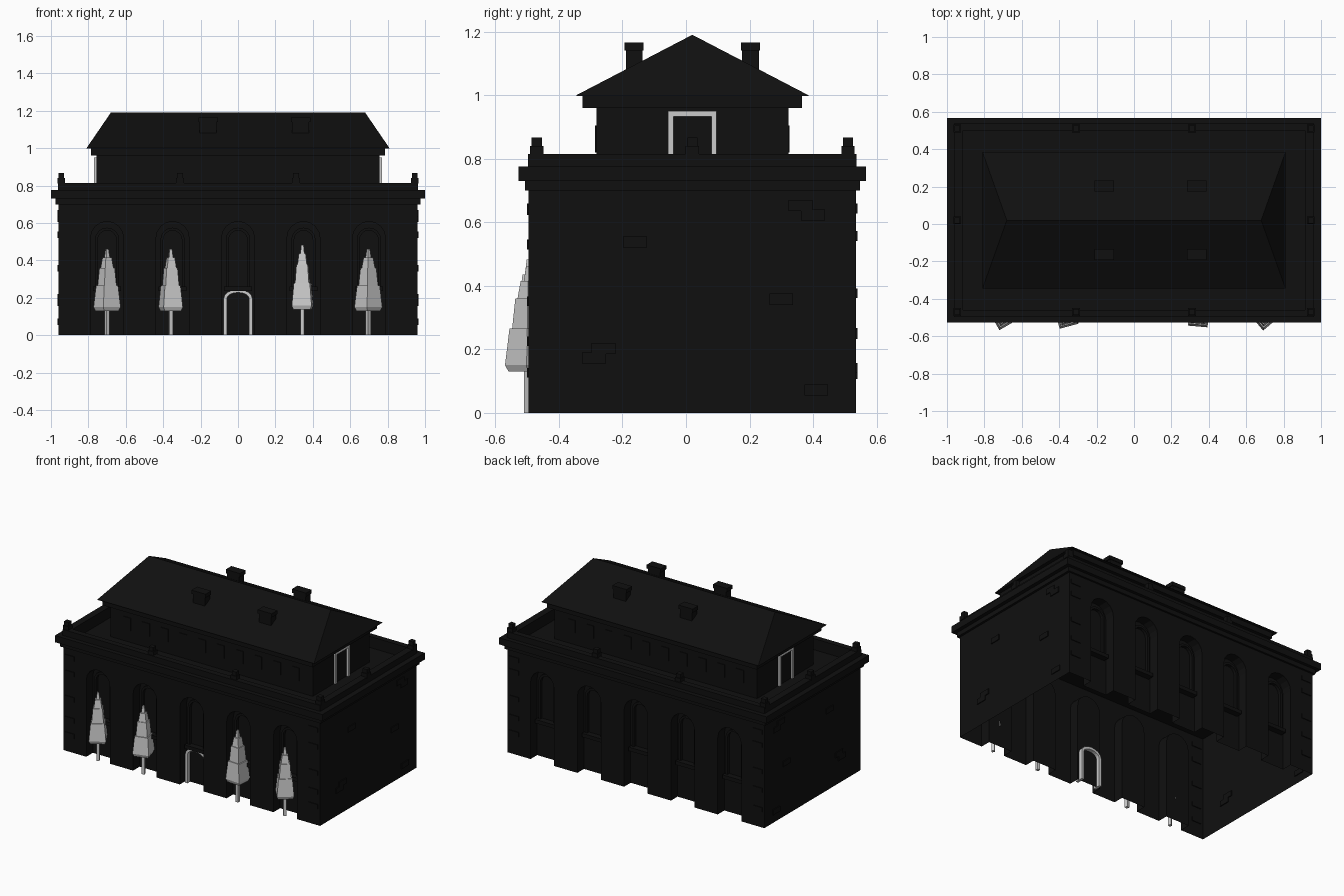
import bpy, bmesh, math, random
from mathutils import Matrix, Vector

cube = bpy.data.objects.get("Cube")
if cube:
    bpy.data.objects.remove(cube)
CY = 0.02            # centre line of the building in y
HX, HY = 0.96, 0.515  # half size of the main block
BAYS = [-0.7, -0.35, 0, 0.35, 0.7]


def material(name, rgb):
    m = bpy.data.materials.new(name)
    m.use_nodes = True
    m.diffuse_color = (*rgb, 1)
    m.node_tree.nodes["Principled BSDF"].inputs["Base Color"].default_value = (*rgb, 1)
    return m


BLACK = material("black stone", (0.005, 0.005, 0.005))
GREY = material("light grey", (0.6, 0.6, 0.6))


def finish(name, bm, mat):
    bmesh.ops.recalc_face_normals(bm, faces=bm.faces)
    mesh = bpy.data.meshes.new(name)
    bm.to_mesh(mesh)
    bm.free()
    mesh.materials.append(mat)
    ob = bpy.data.objects.new(name, mesh)
    bpy.context.collection.objects.link(ob)
    return ob


def add_box(bm, x, y, z, sx, sy, sz):
    """Box centred on x, y, standing on z."""
    bmesh.ops.create_cube(bm, size=1, matrix=Matrix.Translation((x, y, z + sz / 2))
                          @ Matrix.Diagonal((sx, sy, sz, 1)))


def loft(name, rings, mat, centre=(0, CY), turn=0):
    """Skin rectangles (half x, half y, z) from bottom to top."""
    bm = bmesh.new()
    rot = Matrix.Translation((*centre, 0)) @ Matrix.Rotation(turn, 4, 'Z')
    corners = [(-1, -1), (1, -1), (1, 1), (-1, 1)]
    loops = [[bm.verts.new(rot @ Vector((sx * a, sy * b, z))) for sx, sy in corners]
             for a, b, z in rings]
    for lo, hi in zip(loops, loops[1:]):
        for i in range(4):
            j = (i + 1) % 4
            bm.faces.new((lo[i], lo[j], hi[j], hi[i]))
    bm.faces.new(loops[0])
    bm.faces.new(loops[-1])
    bmesh.ops.remove_doubles(bm, verts=bm.verts, dist=0.0001)
    return finish(name, bm, mat)


def arch_points(half, bottom, spring, rise, steps=8):
    arc = [(half * math.cos(math.pi * i / steps), spring + rise * math.sin(math.pi * i / steps))
           for i in range(steps + 1)]
    return [(half, bottom)] + arc + [(-half, bottom)]


def extrude_y(bm, faces, depth):
    out = bmesh.ops.extrude_face_region(bm, geom=faces)
    bmesh.ops.translate(bm, vec=(0, depth, 0),
                        verts=[g for g in out["geom"] if isinstance(g, bmesh.types.BMVert)])


def add_arch_frame(bm, x, y, depth, half, bottom, spring, rise, width):
    outer = arch_points(half, bottom, spring, rise)
    inner = arch_points(half - width, bottom, spring, rise - width)
    o = [bm.verts.new((x + a, y, b)) for a, b in outer]
    n = [bm.verts.new((x + a, y, b)) for a, b in inner]
    extrude_y(bm, [bm.faces.new((o[i], o[i + 1], n[i + 1], n[i])) for i in range(len(o) - 1)], depth)


# Main block with arched niches cut into both long walls, open underneath
bm = bmesh.new()
add_box(bm, 0, CY, 0, 2 * HX, 2 * HY, 0.7)
walls = finish("main_walls", bm, BLACK)
bm = bmesh.new()
for side in (-1, 1):
    for x in BAYS:
        pts = arch_points(0.088, -0.1, 0.52, 0.088)
        y = CY + side * (HY + 0.1)
        extrude_y(bm, [bm.faces.new([bm.verts.new((x + a, y, b)) for a, b in pts])], -side * 0.17)
cutter = finish("niche_cutter", bm, BLACK)
cutter.hide_render = True
mod = walls.modifiers.new("niches", 'BOOLEAN')
mod.object, mod.operation, mod.solver = cutter, 'DIFFERENCE', 'EXACT'
bpy.context.view_layer.objects.active = walls
bpy.ops.object.modifier_apply(modifier=mod.name)
bpy.data.objects.remove(cutter)
bm = bmesh.new()
bm.from_mesh(walls.data)
bmesh.ops.delete(bm, geom=[f for f in bm.faces if f.calc_center_median().z < 0.001], context='FACES')
bm.to_mesh(walls.data)
bm.free()

# Window frames and sills in the niches
bm = bmesh.new()
for side in (-1, 1):
    for x in BAYS:
        y = CY + side * (HY - 0.07)
        add_arch_frame(bm, x, y, side * 0.02, 0.065, 0.26, 0.51, 0.065, 0.015)
        add_box(bm, x, y + side * 0.02, 0.235, 0.15, 0.04, 0.025)
finish("window_frames", bm, BLACK)

# Doorway arch
bm = bmesh.new()
add_arch_frame(bm, 0, -0.455, 0.055, 0.077, 0, 0.195, 0.05, 0.017)
finish("doorway_arch", bm, GREY)

# Cornice and parapet, with the sunken roof deck as its cap
steps = [(0, 0.7), (0.015, 0.7), (0.015, 0.73), (0.04, 0.73), (0.04, 0.775),
         (0.003, 0.775), (0.003, 0.815), (-0.045, 0.815), (-0.045, 0.74)]
loft("cornice_and_parapet", [(HX + d, HY + d * 0.8, z) for d, z in steps], BLACK)

# Parapet posts
bm = bmesh.new()
spots = [(x, s * 0.49) for s in (-1, 1) for x in (-0.945, -0.31, 0.31, 0.945)]
for x, y in spots + [(-0.945, 0), (0.945, 0)]:
    add_box(bm, x, CY + y, 0.81, 0.042, 0.042, 0.03)
    add_box(bm, x, CY + y, 0.84, 0.032, 0.032, 0.026)
finish("parapet_posts", bm, BLACK)

# Raised blocks scattered over the masonry
bm = bmesh.new()
side_blocks = [(-0.16, 0.52), (0.3, 0.34), (0.36, 0.635), (0.4, 0.605), (-0.29, 0.155),
               (-0.26, 0.185), (0.41, 0.055)]
for s in (-1, 1):
    for y, z in side_blocks:
        add_box(bm, s * HX, y, z, 0.012, 0.075, 0.035)
random.seed(4)
for sx in (-1, 1):
    for sy in (-1, 1):
        for z in (0.11, 0.22, 0.35, 0.53, 0.64):
            add_box(bm, sx * (HX - 0.05), CY + sy * HY, z + random.uniform(-0.02, 0.02),
                    0.07, 0.01, 0.03)
finish("raised_blocks", bm, BLACK)

# Upper storey, eaves and hipped roof
loft("upper_storey", [(0.757, 0.302, 0.74), (0.757, 0.302, 0.96), (0.785, 0.345, 0.96),
                      (0.785, 0.345, 1.0)], BLACK)
loft("hipped_roof", [(0.81, 0.365, 0.997), (0.81, 0.365, 1.0), (0.68, 0, 1.19)], BLACK)

# Small upper windows
bm = bmesh.new()
for sy in (-1, 1):
    for i in range(10):
        x = -0.63 + 0.14 * i
        add_box(bm, x, CY + sy * 0.302, 0.82, 0.055, 0.009, 0.085)
finish("upper_windows", bm, BLACK)

# Gable end door frames
bm = bmesh.new()
for s in (-1, 1):
    for y in (-0.068, 0.068):
        add_box(bm, s * 0.757, CY + y, 0.74, 0.024, 0.017, 0.21)
    add_box(bm, s * 0.757, CY, 0.933, 0.024, 0.119, 0.017)
finish("end_door_frames", bm, GREY)

# Chimneys
bm = bmesh.new()
for x in (-0.16, 0.335):
    for y in (-0.183, 0.183):
        add_box(bm, x, CY + y, 1.05, 0.09, 0.052, 0.095)
        add_box(bm, x, CY + y, 1.14, 0.105, 0.06, 0.025)
finish("chimneys", bm, BLACK)

# Tiered trees in front of the niches: x, extra height, turn in degrees
tiers = [(0.01, 0), (0.01, 0.13), (0.045, 0.13), (0.053, 0.15), (0.043, 0.265), (0.037, 0.265),
         (0.03, 0.36), (0.025, 0.36), (0.018, 0.415), (0.011, 0.415), (0.006, 0.46)]
for i, (x, grow, turn) in enumerate([(-0.7, 1.0, 30), (-0.36, 1.0, 15), (0.345, 1.05, -5), (0.697, 1.0, 40)]):
    loft(f"tree_{i + 1}", [(r, r, z * grow) for r, z in tiers], GREY, (x, -0.495), math.radians(turn))
